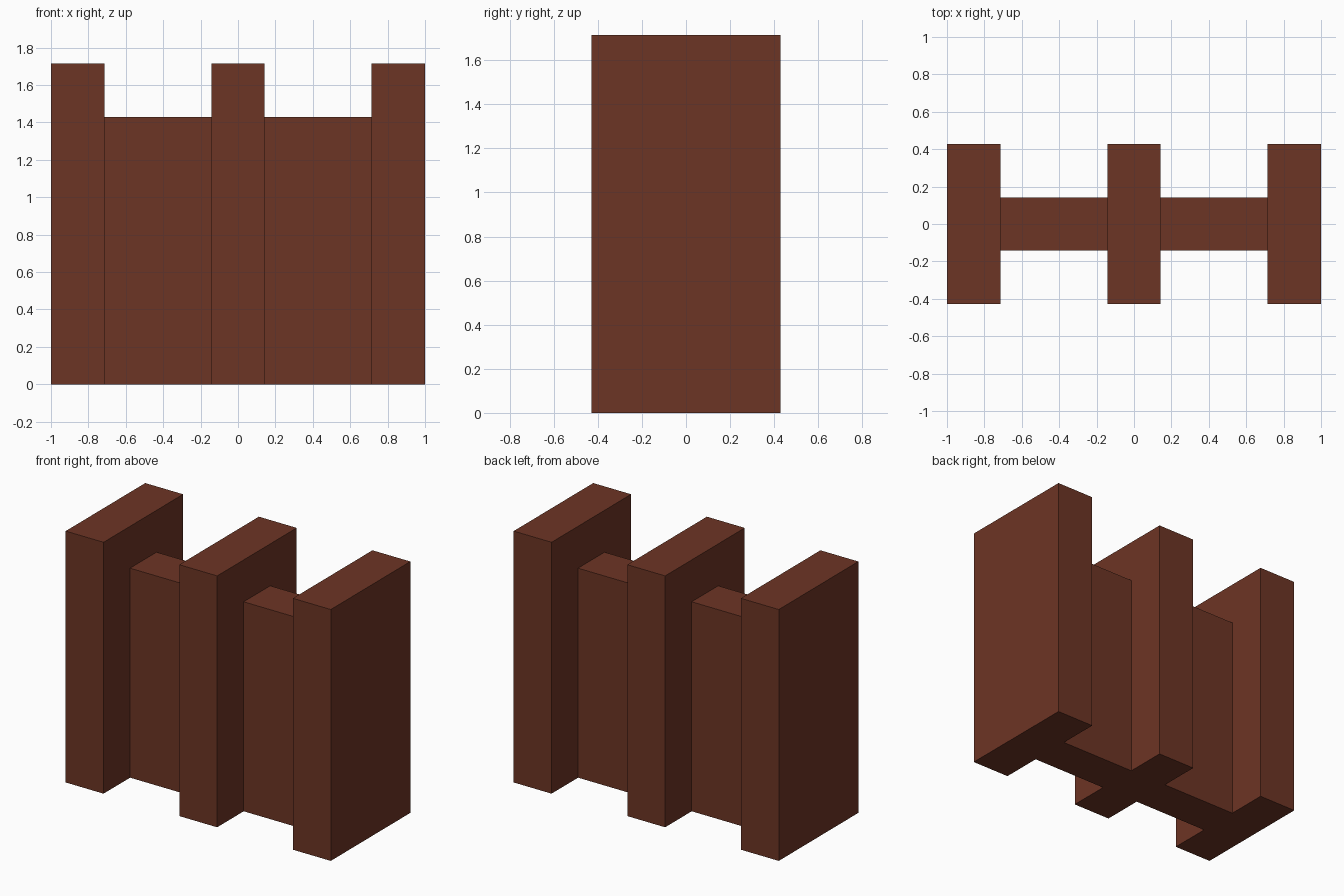
import bpy

cube = bpy.data.objects.get("Cube")
if cube:
    bpy.data.objects.remove(cube, do_unlink=True)

U = 2 / 7  # block module: the whole model is 7 modules wide

# Single reddish brown colour
brown = bpy.data.materials.new("reddish_brown")
brown.use_nodes = True
colour = (0.152, 0.035, 0.018, 1)
brown.diffuse_color = colour
bsdf = brown.node_tree.nodes["Principled BSDF"]
bsdf.inputs["Base Color"].default_value = colour
bsdf.inputs["Roughness"].default_value = 0.8


def block(name, x, width, depth, height):
    """Box standing on the ground, sized in modules."""
    bpy.ops.mesh.primitive_cube_add(size=1, location=(x * U, 0, height * U / 2))
    obj = bpy.context.object
    obj.name = name
    obj.scale = (width * U, depth * U, height * U)
    bpy.ops.object.transform_apply(location=False, rotation=False, scale=True)
    obj.data.materials.append(brown)
    return obj


# Three tall, deep pillars
for name, x in (("right_pillar", -3), ("middle_pillar", 0), ("left_pillar", 3)):
    block(name, x, 1, 3, 6)

# Two lower, thinner wall panels between them
for name, x in (("right_wall", -1.5), ("left_wall", 1.5)):
    block(name, x, 2, 1, 5)
